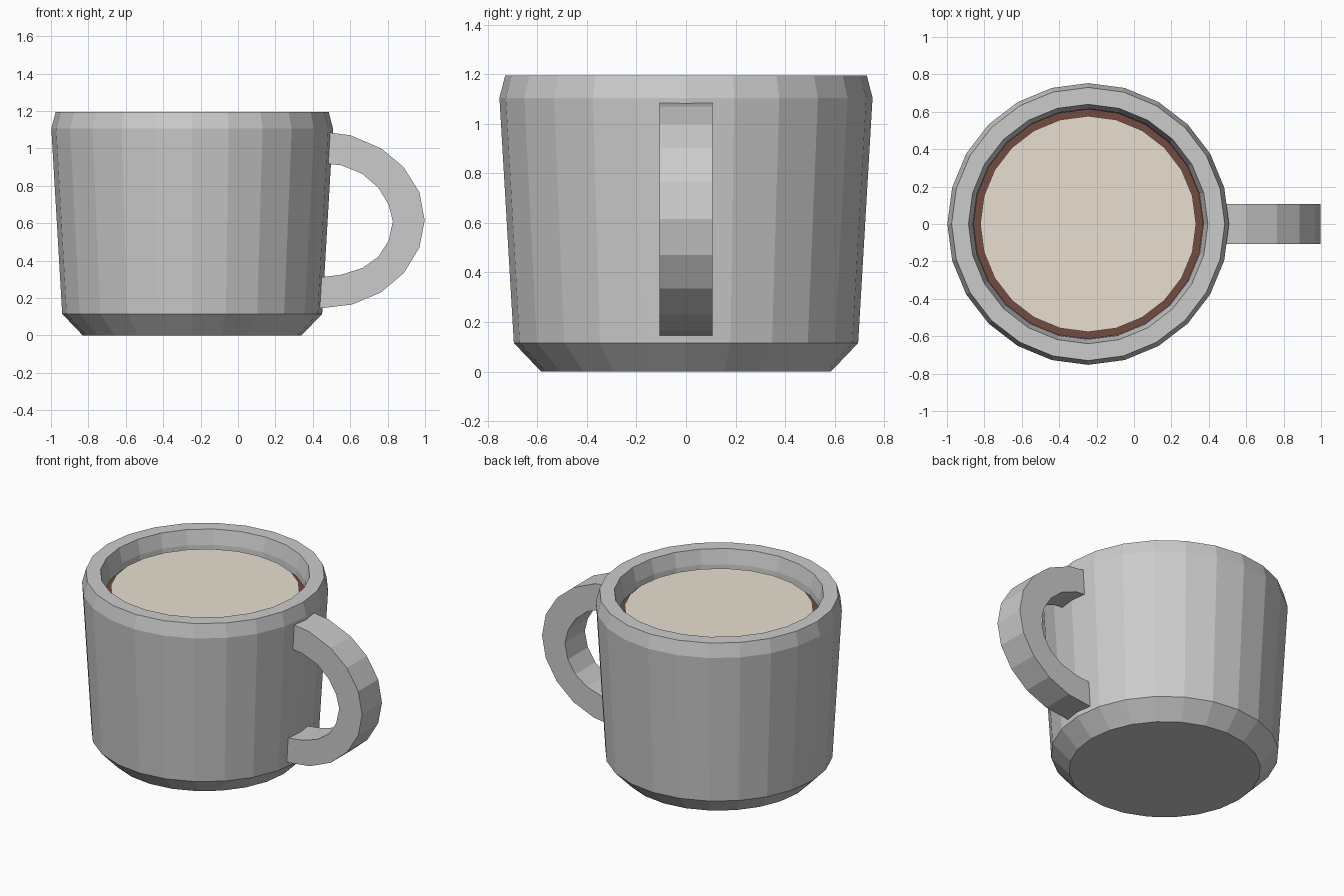
import bpy, bmesh
from math import sin, cos, tau

if "Cube" in bpy.data.objects:
    bpy.data.objects.remove(bpy.data.objects["Cube"])

CX = -0.245   # axis of the mug body
SIDES = 24


def finish(name, bm, color=None):
    bmesh.ops.recalc_face_normals(bm, faces=bm.faces[:])
    me = bpy.data.meshes.new(name)
    bm.to_mesh(me)
    bm.free()
    ob = bpy.data.objects.new(name, me)
    bpy.context.collection.objects.link(ob)
    if color:
        mat = bpy.data.materials.new(name + "_color")
        mat.diffuse_color = (*color, 1)
        mat.use_nodes = True
        mat.node_tree.nodes["Principled BSDF"].inputs["Base Color"].default_value = mat.diffuse_color
        me.materials.append(mat)
    return ob


def lathe(name, profile, color=None):
    """Faceted solid of revolution, capped at both profile ends."""
    bm = bmesh.new()
    rings = [[bm.verts.new((CX + r * cos(tau * i / SIDES), r * sin(tau * i / SIDES), z))
              for i in range(SIDES)] for r, z in profile]
    for a, b in zip(rings, rings[1:]):
        for i in range(SIDES):
            j = (i + 1) % SIDES
            bm.faces.new((a[i], a[j], b[j], b[i]))
    bm.faces.new(rings[0])
    bm.faces.new(rings[-1])
    return finish(name, bm, color)


# Cup: chamfered foot, tapered wall, bevelled rim, hollow inside
lathe("cup", [(0.585, 0), (0.695, 0.115), (0.753, 1.105), (0.73, 1.195),
              (0.64, 1.195), (0.617, 1.10), (0.57, 0.17), (0.50, 0.12)])

# Drink and the pale foam disc floating on it
lathe("drink", [(0.585, 0.95), (0.614, 1.055)], (0.17, 0.07, 0.05))
lathe("foam", [(0.577, 1.04), (0.577, 1.09)], (0.81, 0.74, 0.64))

# Handle: flat-sided loop, ends buried in the wall
outer = [(0.45, 1.09), (0.60, 1.07), (0.765, 1.0), (0.885, 0.9), (0.97, 0.765),
         (0.998, 0.615), (0.97, 0.47), (0.888, 0.335), (0.765, 0.23), (0.61, 0.165), (0.40, 0.14)]
inner = [(0.45, 0.92), (0.55, 0.91), (0.663, 0.865), (0.75, 0.79), (0.805, 0.70),
         (0.828, 0.61), (0.805, 0.505), (0.75, 0.42), (0.665, 0.36), (0.555, 0.325), (0.40, 0.305)]
bm = bmesh.new()
sections = [[bm.verts.new(p) for p in ((ox, -0.106, oz), (ox, 0.106, oz),
                                       (ix, 0.106, iz), (ix, -0.106, iz))]
            for (ox, oz), (ix, iz) in zip(outer, inner)]
for a, b in zip(sections, sections[1:]):
    for i in range(4):
        j = (i + 1) % 4
        bm.faces.new((a[i], a[j], b[j], b[i]))
bm.faces.new(sections[0])
bm.faces.new(sections[-1])
finish("handle", bm)
